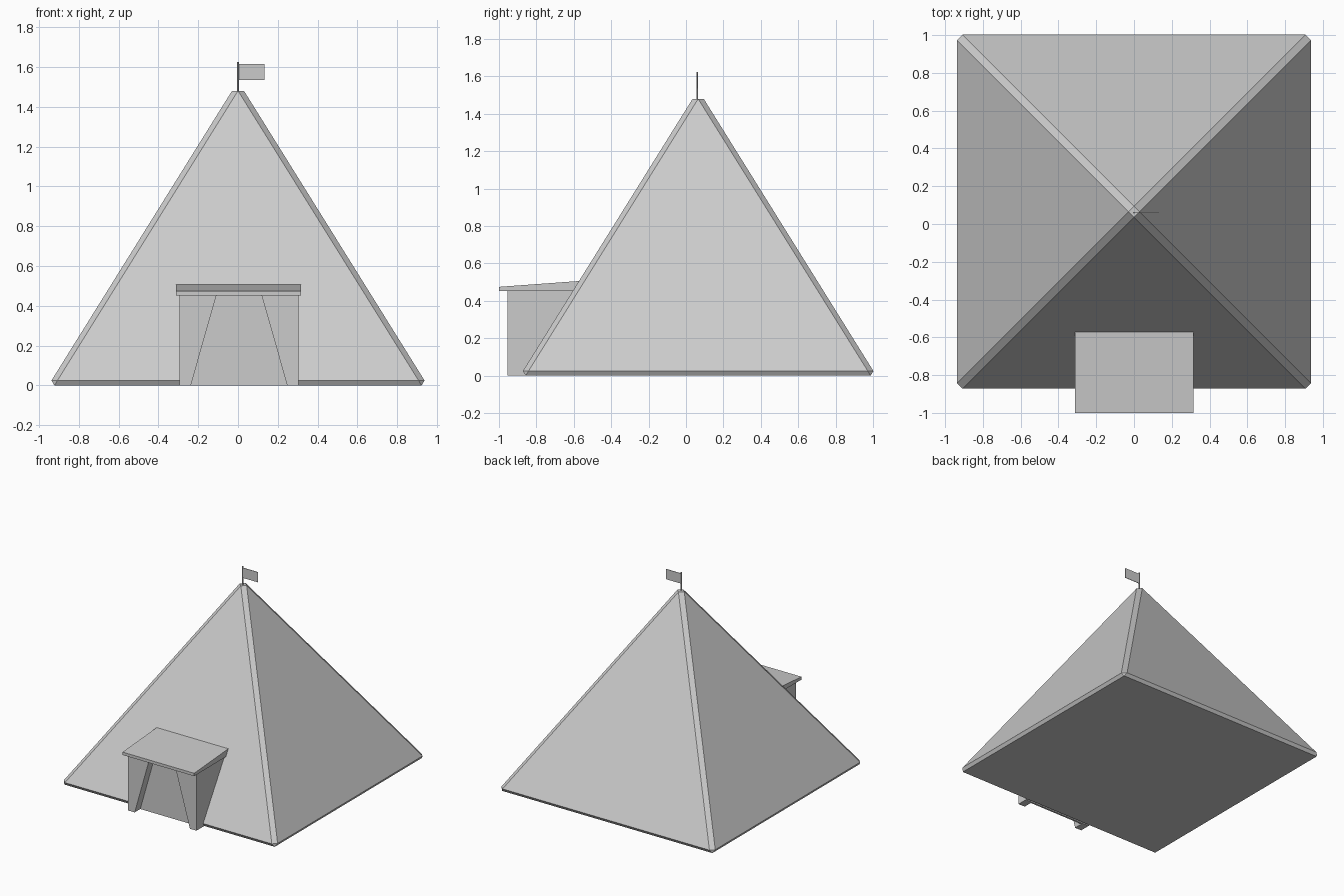
import bpy
import bmesh

if "Cube" in bpy.data.objects:
    bpy.data.objects.remove(bpy.data.objects["Cube"])

CY = 0.065  # tent centre along y


def finish(name, bm):
    bmesh.ops.recalc_face_normals(bm, faces=bm.faces)
    me = bpy.data.meshes.new(name)
    bm.to_mesh(me)
    bm.free()
    ob = bpy.data.objects.new(name, me)
    bpy.context.collection.objects.link(ob)
    return ob


def prism(name, profile, axis, a, b):
    """Extrude a 2D profile along axis: 'x' takes (y, z), 'y' takes (x, z)."""
    bm = bmesh.new()
    place = {'x': lambda p, t: (t, p[0], p[1]), 'y': lambda p, t: (p[0], t, p[1])}[axis]
    ends = [[bm.verts.new(place(p, t)) for p in profile] for t in (a, b)]
    n = len(profile)
    bm.faces.new(ends[0])
    bm.faces.new(ends[1][::-1])
    for i in range(n):
        j = (i + 1) % n
        bm.faces.new((ends[0][i], ends[0][j], ends[1][j], ends[1][i]))
    return finish(name, bm)


def rect(u0, u1, v0, v1):
    return [(u0, v0), (u1, v0), (u1, v1), (u0, v1)]


# Tent body: pyramid with chamfered ridges, base edge and tip
bm = bmesh.new()
R, C, B, T = 0.937, 0.907, 0.922, 0.03
for sx in (-1, 1):
    for sy in (-1, 1):
        bm.verts.new((sx * R, CY + sy * C, 0.025))
        bm.verts.new((sx * C, CY + sy * R, 0.025))
        bm.verts.new((sx * B, CY + sy * B, 0))
    bm.verts.new((sx * T, CY, 1.48))
    bm.verts.new((0, CY + sx * T, 1.48))
bmesh.ops.convex_hull(bm, input=bm.verts)
bmesh.ops.dissolve_limit(bm, angle_limit=0.01, verts=bm.verts, edges=bm.edges)
finish("tent_body", bm)

# Entrance: side walls and swept-back front flaps
for side, s in (("left", -1), ("right", 1)):
    x = 0.005
    prism(f"entrance_wall_{side}", rect(x + s * 0.29, x + s * 0.3, 0, 0.455), 'y', -0.955, -0.45)
    flap = [(x + s * 0.3, 0), (x + s * 0.242, 0), (x + s * 0.113, 0.455), (x + s * 0.3, 0.455)]
    prism(f"entrance_flap_{side}", flap, 'y', -0.955, -0.88)

# Recessed door panel
prism("entrance_door", rect(-0.29, 0.3, 0, 0.455), 'y', -0.885, -0.87)

# Sloping canopy, running back into the tent
prism("entrance_roof", [(-1.0, 0.452), (-0.45, 0.455), (-0.45, 0.515), (-1.0, 0.475)],
      'x', -0.312, 0.316)

# Flag and pole
bm = bmesh.new()
bmesh.ops.create_cone(bm, cap_ends=True, segments=8, radius1=0.005, radius2=0.005, depth=0.165)
bmesh.ops.translate(bm, verts=bm.verts, vec=(0, CY - 0.005, 1.5425))
finish("flag_pole", bm)
prism("flag", rect(0.003, 0.133, 1.535, 1.615), 'y', CY - 0.007, CY - 0.003)
